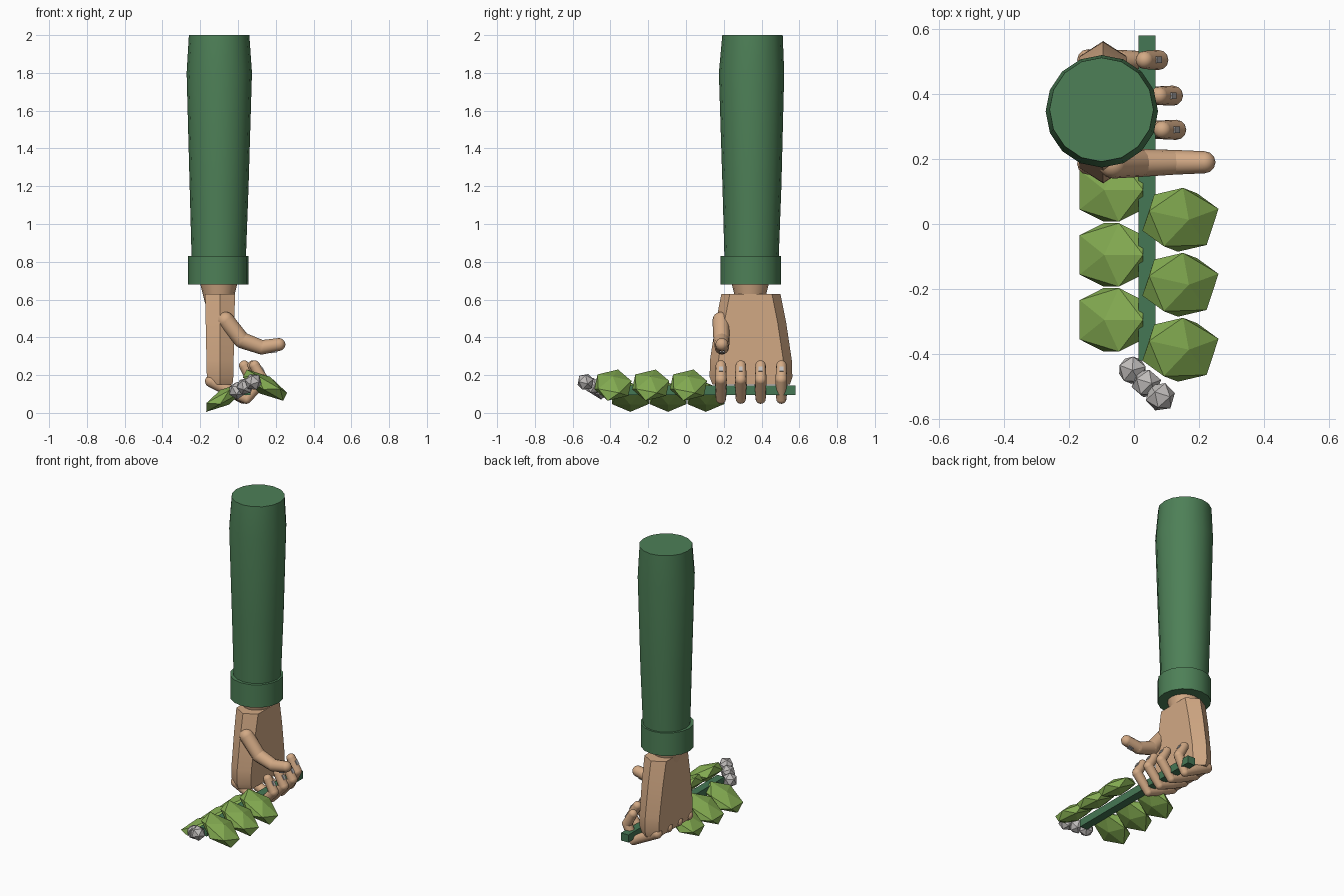
import bpy, bmesh, math
from mathutils import Vector, Matrix

if "Cube" in bpy.data.objects:
    bpy.data.objects.remove(bpy.data.objects["Cube"])


def material(name, rgb):
    m = bpy.data.materials.new(name)
    m.use_nodes = True
    m.diffuse_color = (*rgb, 1)
    bsdf = next(n for n in m.node_tree.nodes if n.type == "BSDF_PRINCIPLED")
    bsdf.inputs["Base Color"].default_value = (*rgb, 1)
    return m


CLOTH = material("green cloth", (0.075, 0.215, 0.095))
SKIN = material("skin", (0.65, 0.40, 0.235))
LEAF = material("leaf green", (0.235, 0.42, 0.085))
STEM = material("stem green", (0.06, 0.185, 0.09))
GREY = material("pale grey", (0.52, 0.50, 0.49))


def finish(name, bm, mat, smooth=None):
    bmesh.ops.recalc_face_normals(bm, faces=bm.faces)
    mesh = bpy.data.meshes.new(name)
    bm.to_mesh(mesh)
    bm.free()
    mesh.materials.append(mat)
    ob = bpy.data.objects.new(name, mesh)
    bpy.context.collection.objects.link(ob)
    if smooth:
        bpy.ops.object.select_all(action="DESELECT")
        ob.select_set(True)
        bpy.context.view_layer.objects.active = ob
        bpy.ops.object.shade_smooth_by_angle(angle=math.radians(smooth))
    return ob


def loft(name, rings, mat, smooth=35):
    """Join rings of points with quads and cap both ends."""
    bm = bmesh.new()
    loops = [[bm.verts.new(p) for p in ring] for ring in rings]
    n = len(loops[0])
    for a, b in zip(loops, loops[1:]):
        for i in range(n):
            j = (i + 1) % n
            bm.faces.new((a[i], a[j], b[j], b[i]))
    bm.faces.new(loops[0])
    bm.faces.new(loops[-1])
    return finish(name, bm, mat, smooth)


def ring(x, y, z, r, n=16):
    return [(x + r * math.cos(math.tau * i / n), y + r * math.sin(math.tau * i / n), z)
            for i in range(n)]


def digit(name, points, radii):
    """Jointed finger: a ball at each joint and a cone along each bone."""
    bm = bmesh.new()
    pts = [Vector(p) for p in points]
    for p, r in zip(pts, radii):
        bmesh.ops.create_uvsphere(bm, u_segments=12, v_segments=8, radius=r,
                                  matrix=Matrix.Translation(p))
    for a, b, ra, rb in zip(pts, pts[1:], radii, radii[1:]):
        turn = (b - a).to_track_quat("Z", "Y").to_matrix().to_4x4()
        bmesh.ops.create_cone(bm, segments=12, radius1=ra, radius2=rb,
                              depth=(b - a).length, cap_ends=False,
                              matrix=Matrix.Translation((a + b) / 2) @ turn)
    return finish(name, bm, SKIN, 50)


def ico(name, centre, size, tilt, spin, mat):
    bm = bmesh.new()
    m = (Matrix.Translation(centre) @ Matrix.Rotation(math.radians(tilt), 4, "Y")
         @ Matrix.Diagonal((*size, 1)) @ Matrix.Rotation(math.radians(spin), 4, "Z"))
    bmesh.ops.create_icosphere(bm, subdivisions=1, radius=1, matrix=m)
    return finish(name, bm, mat)


def box(name, centre, size, mat, tilt=0):
    bm = bmesh.new()
    m = (Matrix.Translation(centre) @ Matrix.Rotation(math.radians(tilt), 4, "Y")
         @ Matrix.Diagonal((*size, 1)))
    bmesh.ops.create_cube(bm, size=1, matrix=m)
    return finish(name, bm, mat)


# Sleeve, cuff and wrist
loft("sleeve", [ring(-0.102, 0.347, 0.80, 0.143), ring(-0.1, 0.349, 1.2, 0.156),
                ring(-0.099, 0.347, 1.8, 0.173), ring(-0.1, 0.352, 2.0, 0.16)], CLOTH)
loft("cuff", [ring(-0.104, 0.343, 0.68, 0.16), ring(-0.104, 0.343, 0.83, 0.16)], CLOTH)
loft("wrist", [ring(-0.102, 0.34, 0.58, 0.072), ring(-0.102, 0.34, 0.69, 0.1)], SKIN)

# Palm: wide six-sided sections, broader toward the fingers
sections = []
for z, y0, y1, half in ((0.15, 0.14, 0.55, 0.066), (0.19, 0.125, 0.563, 0.07),
                        (0.28, 0.127, 0.56, 0.072), (0.48, 0.158, 0.53, 0.076),
                        (0.63, 0.187, 0.50, 0.079)):
    cx, edge = -0.095, 0.045
    sections.append([(cx, y0, z), (cx + half, y0 + edge, z), (cx + half, y1 - edge, z),
                     (cx, y1, z), (cx - half, y1 - edge, z), (cx - half, y0 + edge, z)])
loft("palm", sections, SKIN, 30)

# Thumb and nail
digit("thumb", [(-0.065, 0.185, 0.49), (0.02, 0.188, 0.385),
                (0.125, 0.19, 0.347), (0.217, 0.19, 0.362)],
      (0.045, 0.043, 0.038, 0.034))
box("thumb_nail", (0.19, 0.19, 0.322), (0.03, 0.025, 0.008), GREY, -10)

# Four fingers curling under the stem, each with a nail
for label, y, reach in (("index", 0.185, 0.0), ("middle", 0.29, 0.0),
                        ("ring", 0.395, -0.01), ("little", 0.505, -0.055)):
    digit(label + "_finger",
          [(-0.142, y, 0.168), (-0.04, y, 0.115), (0.045 + reach * 0.3, y, 0.075),
           (0.13 + reach, y, 0.175), (0.088 + reach, y, 0.25)],
          (0.033, 0.031, 0.027, 0.031, 0.028))
    box(label + "_nail", (0.131 + reach, y, 0.232), (0.007, 0.02, 0.03), GREY, -30)

# Sprig: square stem with three leaf pairs
box("stem", (0.04, 0.08, 0.12), (0.053, 1.0, 0.05), STEM)
for i in range(3):
    ico(f"left_leaf_{i}", (0.143, 0.013 - 0.2 * i, 0.147), (0.145, 0.11, 0.052), 30, 20, LEAF)
    ico(f"right_leaf_{i}", (-0.07, 0.105 - 0.2 * i, 0.083), (0.138, 0.115, 0.045), -29, 0, LEAF)

# Pale buds at the tip
for i in range(3):
    ico(f"bud_{i}", (-0.005 + 0.043 * i, -0.45 - 0.041 * i, 0.118 + 0.023 * i),
        (0.047,) * 3, 20 * i, 15, GREY)
